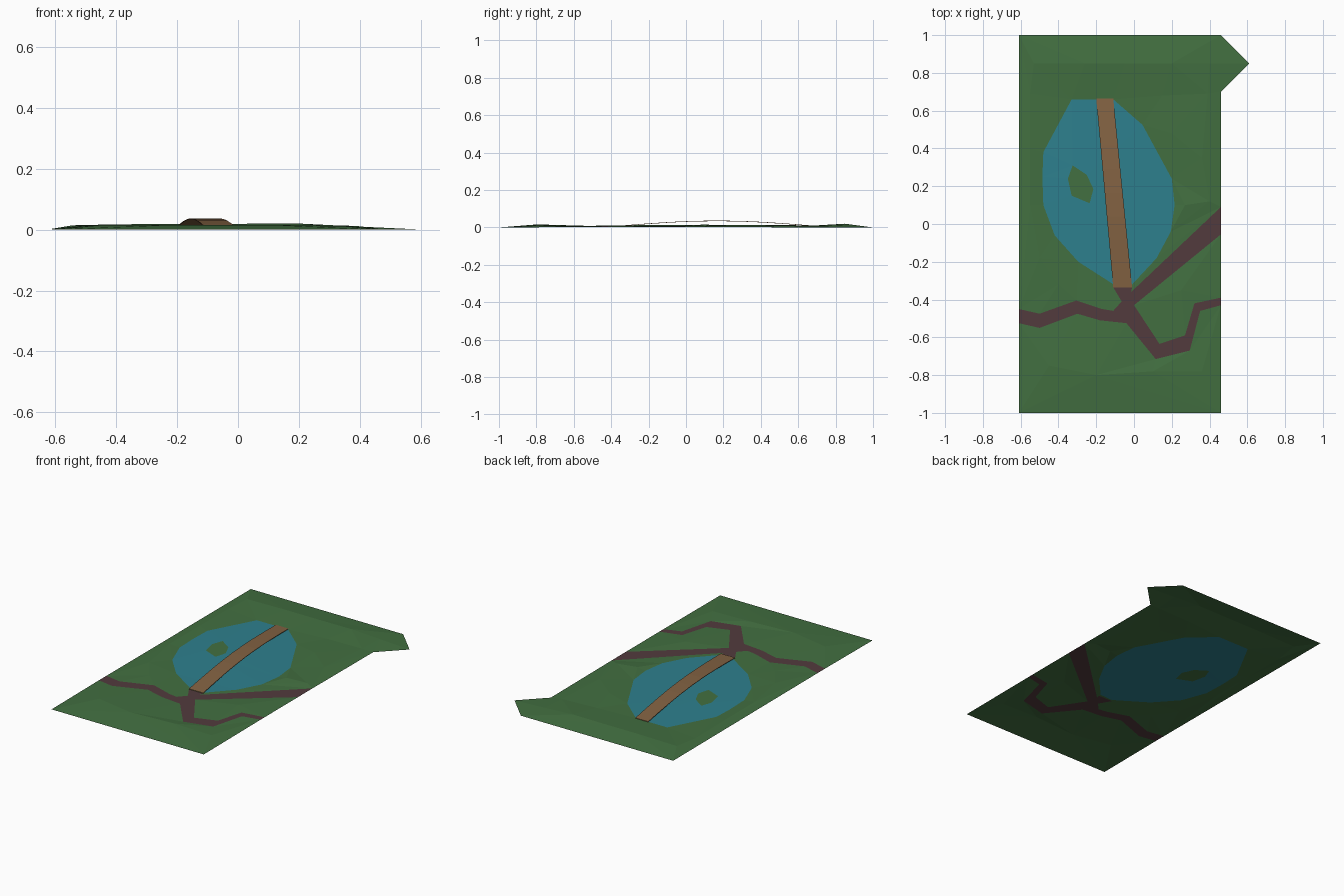
import bpy, bmesh, math
from mathutils import Vector
from mathutils.geometry import delaunay_2d_cdt

cube = bpy.data.objects.get("Cube")
if cube:
    bpy.data.objects.remove(cube, do_unlink=True)


def material(name, rgb):
    mat = bpy.data.materials.new(name)
    mat.use_nodes = True
    mat.diffuse_color = (*rgb, 1)
    mat.node_tree.nodes["Principled BSDF"].inputs["Base Color"].default_value = (*rgb, 1)
    return mat


GRASS = material("grass_green", (0.055, 0.16, 0.052))
WATER = material("water_blue", (0.027, 0.215, 0.27))
EARTH = material("earth_brown", (0.085, 0.043, 0.047))
WOOD = material("bridge_wood", (0.23, 0.125, 0.056))


def add_object(name, bm, mats):
    mesh = bpy.data.meshes.new(name)
    bm.to_mesh(mesh)
    bm.free()
    for mat in mats:
        mesh.materials.append(mat)
    obj = bpy.data.objects.new(name, mesh)
    bpy.context.collection.objects.link(obj)
    return obj


# Outlines of the ground, lake, island and paths
LEFT, RIGHT = -0.61, 0.46
ground = [(LEFT, -1), (RIGHT, -1), (RIGHT, 0.7), (0.61, 0.85), (RIGHT, 1), (LEFT, 1)]
lake = [(-0.33, 0.66), (-0.48, 0.38), (-0.485, 0.25), (-0.48, 0.1), (-0.42, -0.06),
        (-0.295, -0.2), (-0.1, -0.325), (-0.01, -0.32), (0.12, -0.18), (0.195, -0.04),
        (0.215, 0.1), (0.2, 0.24), (0.045, 0.525), (-0.11, 0.66)]
island = [(-0.325, 0.31), (-0.35, 0.24), (-0.33, 0.15), (-0.235, 0.11),
          (-0.215, 0.185), (-0.25, 0.26)]
paths = [(LEFT, -0.45), (LEFT, -0.525), (-0.5, -0.55), (-0.3, -0.475), (-0.18, -0.51),
         (-0.04, -0.525), (0.115, -0.715), (0.295, -0.67), (0.35, -0.46), (RIGHT, -0.43),
         (RIGHT, -0.39), (0.32, -0.42), (0.27, -0.59), (0.135, -0.635), (0, -0.43),
         (RIGHT, -0.055), (RIGHT, 0.09), (-0.015, -0.36), (-0.01, -0.335),
         (-0.11, -0.335), (-0.065, -0.41), (-0.11, -0.46), (-0.17, -0.45), (-0.305, -0.405),
         (-0.5, -0.475)]

# Low hills and banks: x, y, height
hills = [(-0.53, 0.85, 0.015), (-0.26, 0.85, 0.019), (-0.05, 0.85, 0.019), (0.2, 0.85, 0.02),
         (0.4, 0.85, 0.01), (-0.55, 0.69, 0.009), (0.15, 0.68, 0.01), (0.39, 0.69, 0.007),
         (-0.55, 0.4, 0.012), (-0.55, 0.1, 0.013), (-0.5, -0.18, 0.014), (0.2, 0.48, 0.014),
         (0.36, 0.35, 0.013), (0.27, 0.1, 0.016), (0.4, 0.12, 0.011), (-0.4, -0.32, 0.011),
         (0.25, -0.35, 0.011), (-0.45, -0.75, 0.015), (-0.2, -0.8, 0.016),
         (0.1, -0.78, 0.016), (0.36, -0.78, 0.011)]

# Landscape: one faceted sheet split along the outlines
points, heights, regions = [], [], []
for outline, z in ((ground, 0), (lake, 0.007), (island, 0.01), (paths, 0.007)):
    regions.append(list(range(len(points), len(points) + len(outline))))
    points += [Vector(p) for p in outline]
    heights += [0.003 if z and p[0] in (LEFT, RIGHT) else z for p in outline]
points += [Vector(h[:2]) for h in hills]
heights += [h[2] for h in hills]

flat, _, tris, origins, _, sources = delaunay_2d_cdt(points, [], regions, 1, 1e-5)
bm = bmesh.new()
verts = [bm.verts.new((p.x, p.y, heights[o[0]] if o else 0.007))
         for p, o in zip(flat, origins)]
slot_of_region = [0, 1, 0, 2]
for tri, src in zip(tris, sources):
    face = bm.faces.new([verts[i] for i in tri])
    face.material_index = slot_of_region[max(src)]
    face.normal_update()
    if face.normal.z < 0:
        face.normal_flip()
add_object("landscape", bm, [GRASS, WATER, EARTH])

# Bridge: a thin arched deck that tapers slightly to the back
bm = bmesh.new()
STEPS, THICK = 8, 0.003
rows = []
for i in range(STEPS + 1):
    t = i / STEPS
    y = -0.335 + t
    z = 0.011 + 0.026 * math.sin(math.pi * t)
    left, right = -0.11 - 0.09 * t, -0.01 - 0.1 * t
    rows.append([bm.verts.new(c) for c in ((left, y, z), (right, y, z),
                                           (right, y, z - THICK), (left, y, z - THICK))])
for a, b in zip(rows, rows[1:]):
    for k in range(4):
        n = (k + 1) % 4
        bm.faces.new((a[k], a[n], b[n], b[k]))
bm.faces.new(rows[0])
bm.faces.new(rows[-1])
bmesh.ops.recalc_face_normals(bm, faces=bm.faces)
add_object("bridge_deck", bm, [WOOD])
